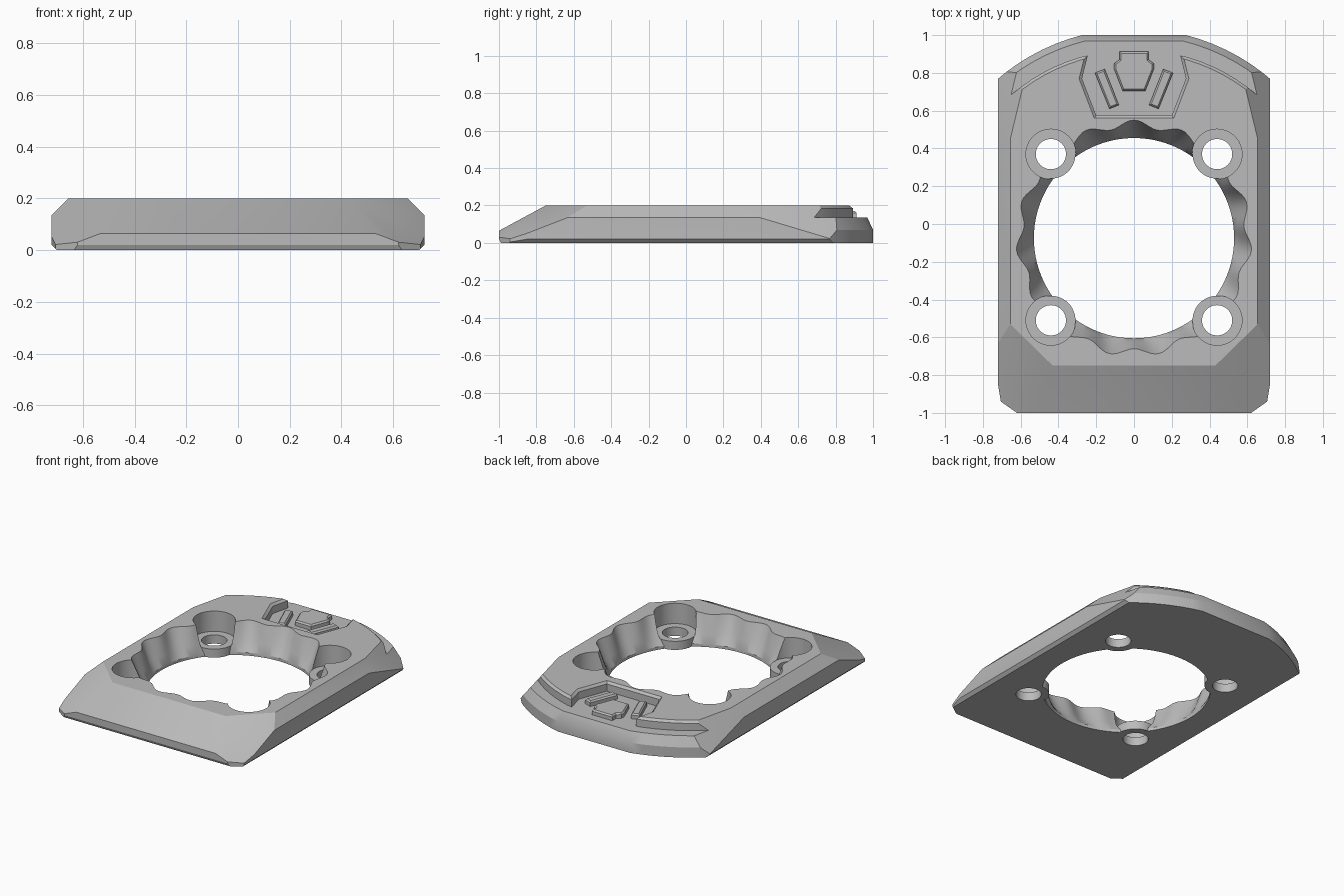
import bpy, bmesh, math
from mathutils import Vector

cube = bpy.data.objects.get("Cube")
if cube:
    bpy.data.objects.remove(cube, do_unlink=True)

grey = bpy.data.materials.new("plain grey")
grey.use_nodes = True
grey.diffuse_color = (0.5, 0.5, 0.5, 1)
grey.node_tree.nodes["Principled BSDF"].inputs["Base Color"].default_value = (0.5, 0.5, 0.5, 1)

CENTRE = Vector((0, -0.075, 0))   # centre of the large opening


def make_object(name, bm):
    bmesh.ops.recalc_face_normals(bm, faces=bm.faces)
    mesh = bpy.data.meshes.new(name)
    bm.to_mesh(mesh)
    bm.free()
    mesh.materials.append(grey)
    obj = bpy.data.objects.new(name, mesh)
    bpy.context.collection.objects.link(obj)
    return obj


def loft(name, rings):
    """Closed solid skinned through rings of equal length."""
    bm = bmesh.new()
    rows = [[bm.verts.new(p) for p in ring] for ring in rings]
    n = len(rows[0])
    for low, high in zip(rows, rows[1:]):
        for i in range(n):
            j = (i + 1) % n
            bm.faces.new((low[i], low[j], high[j], high[i]))
    bm.faces.new(rows[0][::-1])
    bm.faces.new(rows[-1])
    return make_object(name, bm)


def inset(points, d):
    """Move a counter-clockwise outline inwards by d with mitred corners."""
    out = []
    for i, p in enumerate(points):
        a = (Vector(p) - Vector(points[i - 1])).normalized()
        b = (Vector(points[(i + 1) % len(points)]) - Vector(p)).normalized()
        na, nb = Vector((-a.y, a.x)), Vector((-b.y, b.x))
        out.append(Vector(p) + (na + nb) * d / (1 + na.dot(nb)))
    return out


def at_height(points, z):
    return [(p[0], p[1], z) for p in points]


def circle(x, y, r, n=48):
    return [(x + r * math.cos(math.tau * i / n), y + r * math.sin(math.tau * i / n)) for i in range(n)]


def cylinder(name, x, y, r, z0, z1):
    return loft(name, [at_height(circle(x, y, r), z) for z in (z0, z1)])


def combine(obj, tool, operation="DIFFERENCE"):
    mod = obj.modifiers.new("cut", "BOOLEAN")
    mod.operation, mod.solver, mod.object = operation, "EXACT", tool
    bpy.context.view_layer.objects.active = obj
    bpy.ops.object.modifier_apply(modifier=mod.name)
    bpy.data.objects.remove(tool, do_unlink=True)


# Plate: a block trimmed by planes
bm = bmesh.new()
bmesh.ops.create_cube(bm, size=1)
for v in bm.verts:
    v.co = Vector((v.co.x * 1.44, v.co.y * 2, (v.co.z + 0.5) * 0.2))


def trim(point, normal):
    geom = bm.verts[:] + bm.edges[:] + bm.faces[:]
    cut = bmesh.ops.bisect_plane(bm, geom=geom, dist=1e-5, plane_co=point,
                                 plane_no=normal, clear_outer=True)["geom_cut"]
    edges = [e for e in cut if isinstance(e, bmesh.types.BMEdge) and e.is_boundary]
    if edges:
        bmesh.ops.edgeloop_fill(bm, edges=edges)


def trim_through(a, b, c):
    a, b, c = Vector(a), Vector(b), Vector(c)
    normal = (b - a).cross(c - a)
    if normal.dot(a - Vector((0, 0, 0.1))) < 0:
        normal.negate()
    trim(a, normal)


trim((0, -0.75, 0.2), (0, -0.135, 0.25))      # front slope
trim((0, -1, 0.02), (0, -2, -1))              # front lower edge
trim((0, 0.97, 0.135), (0, 0.065, 0.03))      # back upper edge, ledge level
for s in (-1, 1):
    trim((s * 0.72, 0, 0.135), (s, 0, 1))     # side upper edge
    trim((s * 0.72, 0, 0.02), (s, 0, -1))     # side lower edge
    trim_through((s * 0.43, -0.75, 0.2), (s * 0.655, -0.53, 0.2), (s * 0.72, -0.93, 0.02))
    trim_through((s * 0.655, 0.45, 0.2), (s * 0.59, 0.72, 0.2), (s * 0.72, 0.78, 0.02))
    trim((s * 0.62, -1, 0), (s * 0.06, -0.085, 0))
    trim((s * 0.705, -0.94, 0), (s * 0.09, -0.015, 0))
    for k in range(7):                        # rounded back
        a = math.radians(74 - 4 * k)
        out = Vector((s * math.cos(a), math.sin(a), 0))
        trim(CENTRE + out * 1.109, out)
        trim(CENTRE + out * 1.075 + Vector((0, 0, 0.135)), out * 0.065 + Vector((0, 0, 0.034)))
plate = make_object("base_plate", bm)

# Scalloped opening
rings = []
for z, r, wave in ((-0.05, 0.53, 0), (0.02, 0.53, 0), (0.08, 0.56, 0.014),
                   (0.2, 0.605, 0.02), (0.25, 0.615, 0.02)):
    ring = []
    for i in range(180):
        a = math.tau * i / 180
        rad = r + wave * math.cos(15 * (a - math.pi / 2))
        ring.append(CENTRE + Vector((rad * math.cos(a), rad * math.sin(a), z)))
    rings.append(ring)
combine(plate, loft("opening_cutter", rings))

# Screw seats in the four corners
for x in (-0.44, 0.44):
    for y in (-0.51, 0.37):
        combine(plate, cylinder("screw_boss", x, y, 0.13, 0.001, 0.1), "UNION")
        combine(plate, cylinder("counterbore_cutter", x, y, 0.132, 0.06, 0.3))
        combine(plate, cylinder("screw_hole_cutter", x, y, 0.08, -0.1, 0.3))

# Back ledge and badge pocket, with a small chamfer at the top
half = [(0.2, 0.575), (0.275, 0.77), (0.245, 0.892)]
for k in range(9):
    a = math.radians(73.5 - 4 * k)
    half.append((CENTRE.x + math.cos(a), CENTRE.y + math.sin(a)))
half += [(1, 0.6), (1, 1.2)]
outline = half + [(-x, y) for x, y in reversed(half)]
combine(plate, loft("ledge_cutter", [at_height(outline, 0.135), at_height(outline, 0.185),
                                     at_height(inset(outline, -0.015), 0.2),
                                     at_height(inset(outline, -0.015), 0.3)]))

# Raised badge pieces
def raised(name, points):
    return loft(name, [at_height(points, 0.13), at_height(points, 0.16),
                       at_height(inset(points, 0.009), 0.17)])


right = [(0.06, 0.705), (0.105, 0.82), (0.105, 0.85), (0.078, 0.87), (0.078, 0.912)]
raised("badge_centre", right + [(-x, y) for x, y in reversed(right)])
bar = [(0.08, 0.63), (0.13, 0.61), (0.207, 0.8), (0.155, 0.82)]
raised("badge_bar_left", bar)
raised("badge_bar_right", [(-x, y) for x, y in reversed(bar)])

bpy.ops.object.select_all(action="DESELECT")
plate.select_set(True)
bpy.context.view_layer.objects.active = plate
bpy.ops.object.shade_smooth_by_angle(angle=math.radians(25))
